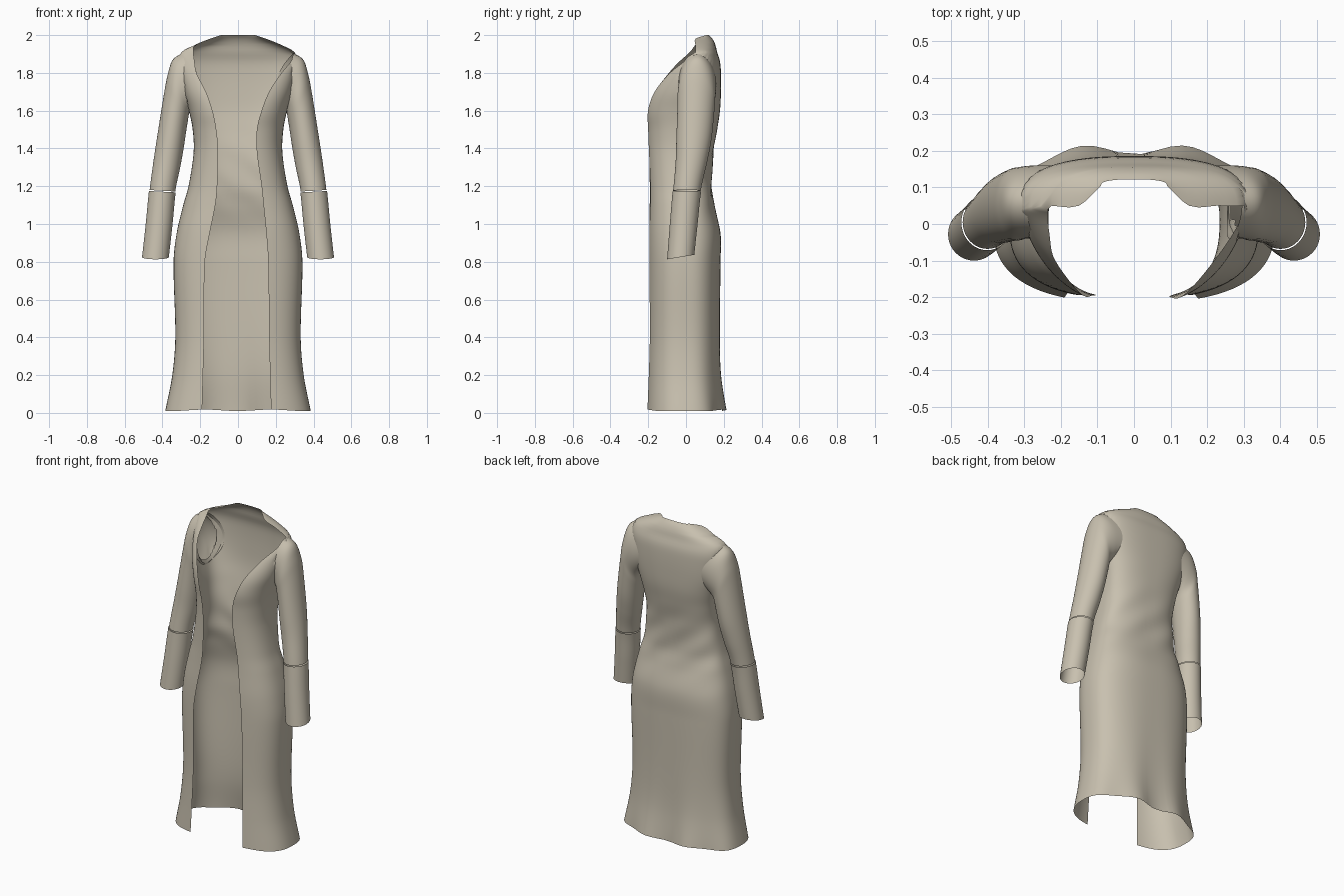
import bpy, bmesh
from math import sin, cos, asin, pi, exp

cube = bpy.data.objects.get("Cube")
if cube:
    bpy.data.objects.remove(cube, do_unlink=True)

# One cloth colour
cloth = bpy.data.materials.new("warm_grey_cloth")
cloth.use_nodes = True
CLOTH = (0.58, 0.53, 0.43, 1)
cloth.diffuse_color = CLOTH
cloth.node_tree.nodes["Principled BSDF"].inputs["Base Color"].default_value = CLOTH


def smooth_keys(keys, t):
    """Cubic interpolation of key rows whose first entry is the parameter."""
    i = 0
    while i < len(keys) - 2 and t > keys[i + 1][0]:
        i += 1
    a, b = keys[i], keys[i + 1]
    before, after = keys[max(i - 1, 0)], keys[min(i + 2, len(keys) - 1)]
    span = b[0] - a[0]
    u = (t - a[0]) / span
    row = []
    for p, q, r, s in zip(before[1:], a[1:], b[1:], after[1:]):
        slope_a = (r - p) / (b[0] - before[0]) * span
        slope_b = (s - q) / (after[0] - a[0]) * span
        row.append((2*u**3 - 3*u*u + 1) * q + (u**3 - 2*u*u + u) * slope_a
                   + (3*u*u - 2*u**3) * r + (u**3 - u*u) * slope_b)
    return row


def loft(name, rows, closed=False):
    """Skin a grid of points into a smooth cloth surface."""
    bm = bmesh.new()
    grid = [[bm.verts.new(p) for p in row] for row in rows]
    count = len(rows[0])
    for low, high in zip(grid, grid[1:]):
        for j in range(count if closed else count - 1):
            k = (j + 1) % count
            bm.faces.new((low[j], low[k], high[k], high[j]))
    return bm


def finish(name, bm):
    bmesh.ops.recalc_face_normals(bm, faces=bm.faces)
    mesh = bpy.data.meshes.new(name)
    bm.to_mesh(mesh)
    bm.free()
    mesh.materials.append(cloth)
    mesh.shade_smooth()
    obj = bpy.data.objects.new(name, mesh)
    bpy.context.collection.objects.link(obj)
    return obj


# Coat body: height, half width, front y, side y, back y, right opening, left opening
BODY = [
    (0.01, .385, -.215, 0, .205, .19, .175),
    (.2, .348, -.21, 0, .185, .185, .17),
    (.4, .332, -.205, 0, .18, .18, .165),
    (.8, .341, -.205, 0, .183, .175, .16),
    (.95, .325, -.205, 0, .183, .15, .15),
    (1.1, .29, -.2, 0, .15, .12, .135),
    (1.2, .262, -.2, 0, .135, .11, .125),
    (1.38, .235, -.205, .01, .145, .105, .1),
    (1.5, .24, -.21, .03, .165, .115, .1),
    (1.6, .26, -.217, .05, .18, .135, .125),
    (1.7, .29, -.19, .06, .185, .17, .165),
    (1.8, .308, -.125, .06, .185, .22, .23),
    (1.86, .312, -.06, .06, .18, .23, .28),
    (1.91, .3, .01, .05, .165, .235, .3),
    (1.95, .225, .04, .05, .155, .225, .225),
    (1.98, .15, .04, .05, .14, .15, .15),
    (2.0, .09, .1, .105, .122, .09, .09),
]
POWER = 2.6
COLUMNS = 72


def squash(value):
    return abs(value) ** (2 / POWER) * (1 if value >= 0 else -1)


def body_row(z):
    half, front, side, back, right, left = smooth_keys(BODY, z)
    end_right, end_left = (pi - asin(min(1, max(0, o / half)) ** (POWER / 2))
                           for o in (right, left))
    row = []
    for j in range(COLUMNS + 1):
        angle = -end_right + (end_right + end_left) * j / COLUMNS
        x = half * squash(sin(angle))
        depth = back - side if cos(angle) > 0 else side - front
        y = side + depth * squash(cos(angle))
        # soft folds that fade upward from the hem, and a faint waist ripple
        if cos(angle) > 0:
            y += .016 * exp(-z * 5) * cos(angle) * -cos(x * 22)
            y += .004 * exp(-((z - 1.25) * 6) ** 2) * sin(x * 25 + z * 30)
        row.append((x, y, z + .008 * sin(x * 9) ** 2 * max(0, 1 - z * 4)))
    return row


heights = []
for a, b in zip(BODY, BODY[1:]):
    steps = max(3, round((b[0] - a[0]) / .02))
    heights += [a[0] + (b[0] - a[0]) * s / steps for s in range(steps)]
heights.append(BODY[-1][0])
body = loft("coat_body", [body_row(z) for z in heights])

# Armholes cut through the body sides, rims pulled onto a clean oval
ARM_Y, ARM_Z, OVAL_Y, OVAL_Z = .06, 1.752, .085, .135


def oval_distance(p):
    return (((p.y - ARM_Y) / OVAL_Y) ** 2 + ((p.z - ARM_Z) / OVAL_Z) ** 2) ** .5


holes = [f for f in body.faces
         if abs(f.calc_center_median().x) > .2
         and oval_distance(f.calc_center_median()) < 1]
rim = {v for f in holes for v in f.verts}
bmesh.ops.delete(body, geom=holes, context='FACES')
for v in rim:
    if v.is_valid:
        d = oval_distance(v.co)
        v.co.y = ARM_Y + (v.co.y - ARM_Y) / d
        v.co.z = ARM_Z + (v.co.z - ARM_Z) / d
finish("coat_body", body)

# Sleeve rings: step, inner x, inner z, outer x, outer z, middle y, half depth, back tuck
SLEEVE = [
    (0, .255, 1.60, .295, 1.905, .06, .1, .07),
    (1, .26, 1.58, .345, 1.87, .06, .1, .03),
    (2, .265, 1.55, .37, 1.8, .055, .1, 0),
    (3, .273, 1.5, .39, 1.7, .052, .098, 0),
    (4, .288, 1.4, .422, 1.5, .042, .093, 0),
    (5, .306, 1.3, .445, 1.35, .028, .083, 0),
    (6, .332, 1.172, .468, 1.18, .005, .073, 0),
    (7, .348, 1.0, .487, 1.0, -.012, .072, 0),
    (8, .366, .825, .508, .825, -.028, .072, 0),
]
SIDES = 40


def sleeve_ring(step, side, grow=0):
    ix, iz, ox, oz, mid_y, deep, tuck = smooth_keys(SLEEVE, step)
    ring = []
    for j in range(SIDES):
        c, s = cos(2 * pi * j / SIDES), sin(2 * pi * j / SIDES)
        x = (ix + ox) / 2 + c * ((ox - ix) / 2 + grow)
        x -= tuck * (s * s if s > 0 else .2 * s * s)
        z = (iz + oz) / 2 + c * (oz - iz) / 2
        # wrist opening dips slightly toward the front
        z += .012 * s * max(0, step - 7)
        ring.append((side * x, mid_y + s * (deep + grow), z))
    return ring


# Sleeves and separate cuffs on both arms
for side, word in ((1, "left"), (-1, "right")):
    upper = [sleeve_ring(s / 6, side) for s in range(37)]
    finish(word + "_sleeve", loft("sleeve", upper, closed=True))
    cuff = [sleeve_ring(6.03 + 1.97 * s / 12, side, .003 * (1 - s / 12))
            for s in range(13)]
    finish(word + "_cuff", loft("cuff", cuff, closed=True))
